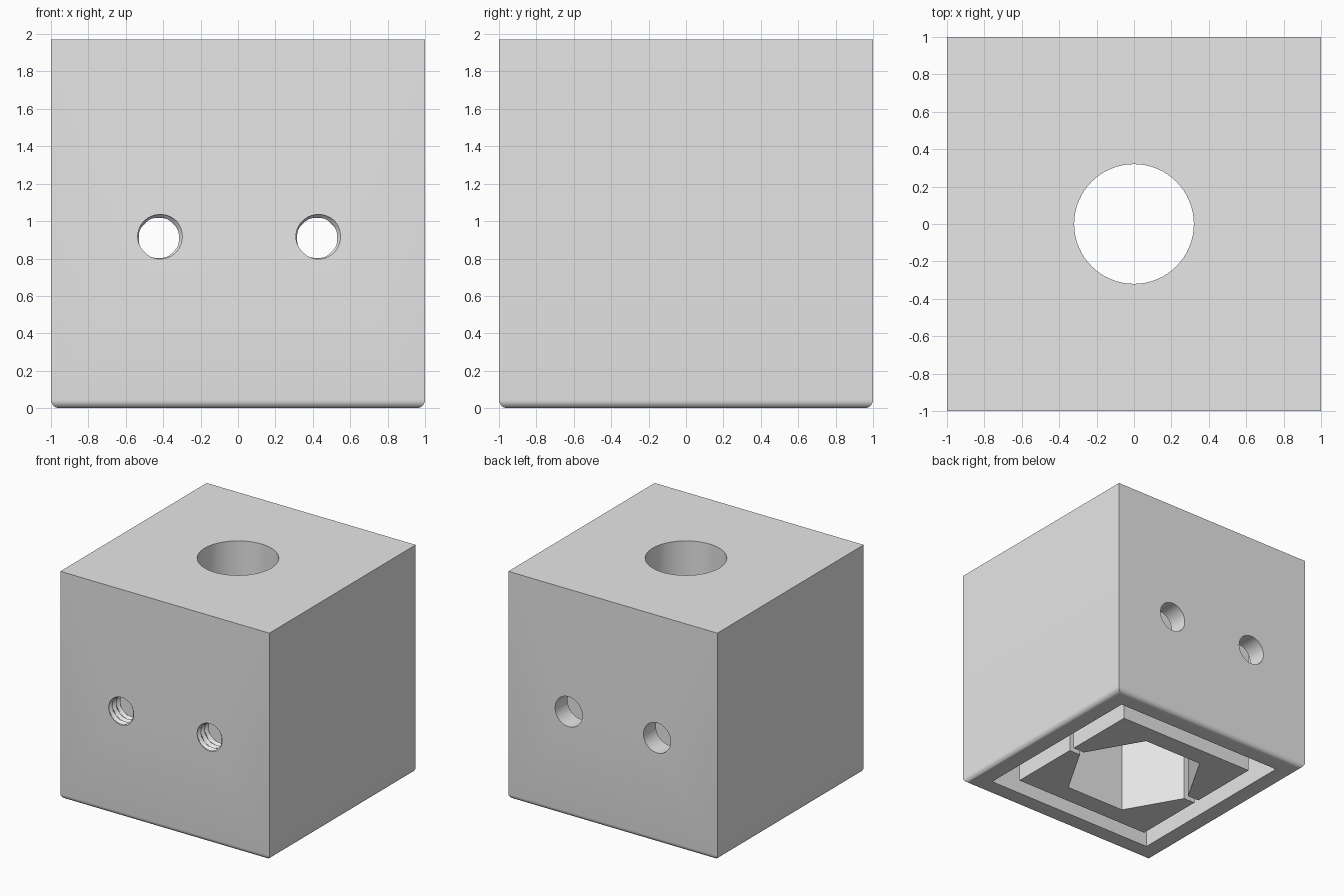
import bpy, bmesh, math

if "Cube" in bpy.data.objects:
    bpy.data.objects.remove(bpy.data.objects["Cube"])

H = 1.97          # total height
ROOF = 1.6        # top of the inner cavities
BOLT_Z = 0.91
BOLT_X = 0.423

grey = bpy.data.materials.new("plain_grey")
grey.diffuse_color = (0.8, 0.8, 0.8, 1)
grey.use_nodes = True
grey.node_tree.nodes["Principled BSDF"].inputs["Base Color"].default_value = grey.diffuse_color


def make(name, bm):
    bmesh.ops.recalc_face_normals(bm, faces=bm.faces)
    me = bpy.data.meshes.new(name)
    bm.to_mesh(me)
    bm.free()
    ob = bpy.data.objects.new(name, me)
    bpy.context.collection.objects.link(ob)
    return ob


def loft(name, rings):
    """Closed tube through equal-length rings, with end caps."""
    bm = bmesh.new()
    loops = [[bm.verts.new(p) for p in ring] for ring in rings]
    n = len(loops[0])
    for a, b in zip(loops, loops[1:]):
        for j in range(n):
            k = (j + 1) % n
            bm.faces.new((a[j], a[k], b[k], b[j]))
    bm.faces.new(loops[0])
    bm.faces.new(loops[-1])
    return make(name, bm)


def box(name, x0, x1, y0, y1, z0, z1):
    sq = [(x0, y0), (x1, y0), (x1, y1), (x0, y1)]
    return loft(name, [[(x, y, z) for x, y in sq] for z in (z0, z1)])


def prism_z(name, r, sides, z0, z1):
    ang = [2 * math.pi * i / sides for i in range(sides)]
    return loft(name, [[(r * math.cos(a), r * math.sin(a), z) for a in ang]
                       for z in (z0, z1)])


def bore_y(name, cx, y0, y1, radius, steps=1, sides=48):
    """Hole along y; radius is a function of depth and angle."""
    rings = []
    for i in range(steps + 1):
        y = y0 + (y1 - y0) * i / steps
        ring = []
        for j in range(sides):
            a = 2 * math.pi * j / sides
            r = radius(y, a)
            ring.append((cx + r * math.cos(a), y, BOLT_Z + r * math.sin(a)))
        rings.append(ring)
    return loft(name, rings)


def thread(y, a, pitch=0.052):
    # triangular helix between minor and major radius
    f = ((y + 1) / pitch - (a - math.pi / 4) / (2 * math.pi)) % 1.0
    return 0.107 + 0.024 * abs(2 * f - 1)


def cut(body, cutter):
    m = body.modifiers.new("cut", 'BOOLEAN')
    m.operation = 'DIFFERENCE'
    m.solver = 'EXACT'
    m.object = cutter
    bpy.context.view_layer.objects.active = body
    bpy.ops.object.modifier_apply(modifier=m.name)
    bpy.data.objects.remove(cutter)


# Block with rounded bottom edges
bm = bmesh.new()
bmesh.ops.create_cube(bm, size=2)
for v in bm.verts:
    v.co.z = H if v.co.z > 0 else 0
low = [e for e in bm.edges if all(v.co.z < 0.01 for v in e.verts)]
bmesh.ops.bevel(bm, geom=low, offset=0.045, segments=6, profile=0.5,
                affect='EDGES')
body = make("housing_block", bm)

# Square groove around the inner core
g0, g1 = 0.67, 0.83
for s in (-1, 1):
    xs, ys = sorted((s * g0, s * g1)), (-g1, g1)
    cut(body, box("groove_side", *xs, *ys, -0.1, ROOF))
    cut(body, box("groove_end", *ys, *xs, -0.1, ROOF))

# Hexagonal pocket, split slot and round top opening
cut(body, prism_z("hex_pocket", 0.575, 6, -0.1, 1.3))
cut(body, box("split_slot", -0.75, 0.75, -0.025, 0.025, -0.1, ROOF))
cut(body, prism_z("top_hole", 0.32, 64, 1.0, H + 0.1))

# Bolt holes: plain at the back and core, threaded in the front wall
for s in (-1, 1):
    x = s * BOLT_X
    cut(body, bore_y("back_hole", x, -0.75, 1.1, lambda y, a: 0.13))
    cut(body, bore_y("threaded_hole", x, -1.039, -0.74, thread, 46))

# Finish
body.data.materials.clear()
body.data.materials.append(grey)
for p in body.data.polygons:
    p.material_index = 0
bpy.ops.object.select_all(action='DESELECT')
body.select_set(True)
bpy.context.view_layer.objects.active = body
bpy.ops.object.shade_smooth_by_angle(angle=math.radians(30))
